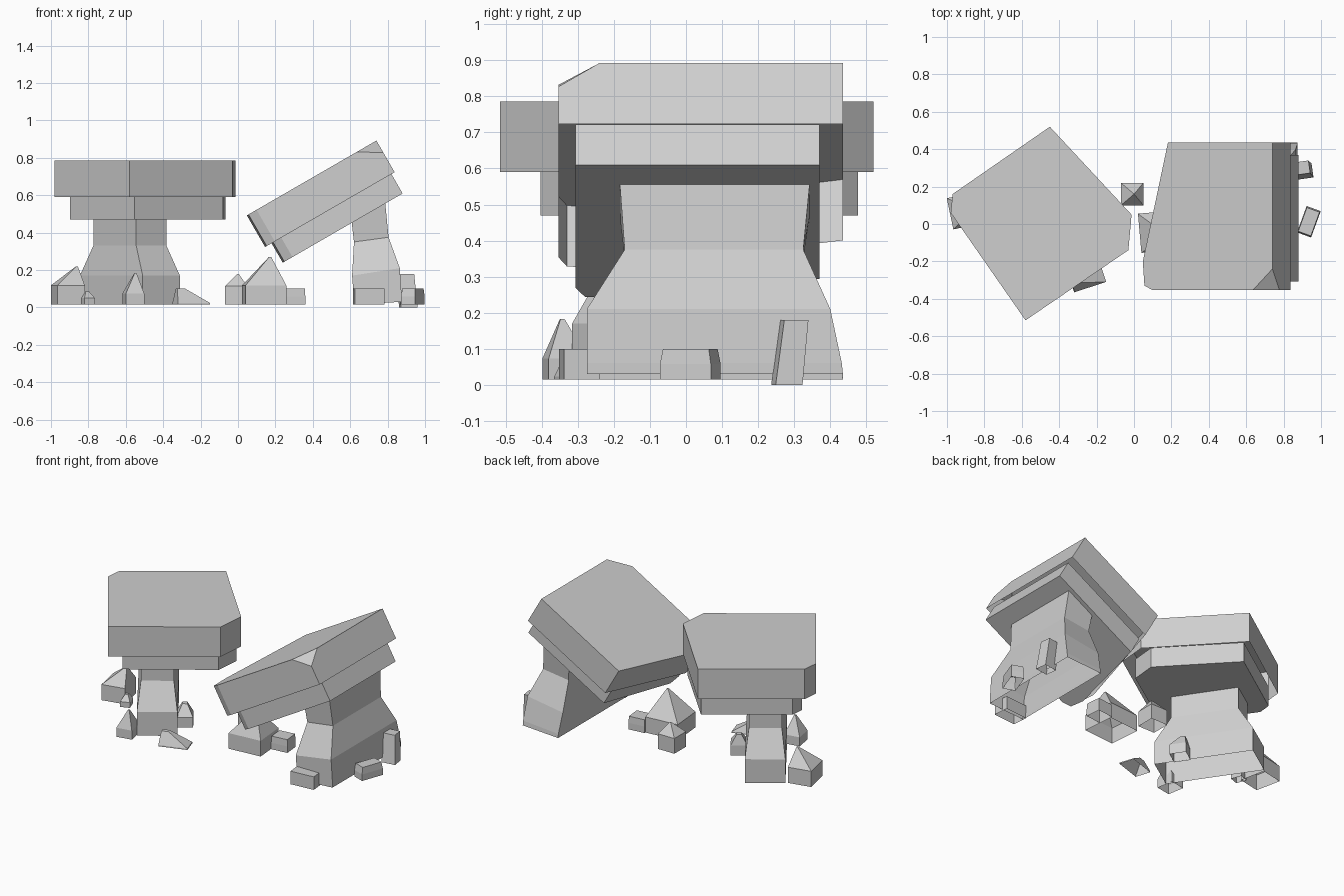
import bpy
import bmesh
from math import radians
from mathutils import Matrix

cube = bpy.data.objects.get("Cube")
if cube:
    bpy.data.objects.remove(cube, do_unlink=True)

stone = bpy.data.materials.new("grey_stone")
stone.use_nodes = True
grey = (0.62, 0.62, 0.62, 1)
stone.diffuse_color = grey
stone.node_tree.nodes["Principled BSDF"].inputs["Base Color"].default_value = grey


def loft(name, rings, matrix=None, closed=False):
    """Shell through matching rings of points, capped on top, open below unless closed."""
    bm = bmesh.new()
    loops = [[bm.verts.new(p) for p in ring] for ring in rings]
    n = len(loops[0])
    for a, b in zip(loops, loops[1:]):
        for i in range(n):
            j = (i + 1) % n
            bm.faces.new((a[i], a[j], b[j], b[i]))
    bm.faces.new(loops[-1])
    if closed:
        bm.faces.new(loops[0][::-1])
    bmesh.ops.remove_doubles(bm, verts=bm.verts, dist=0.0005)
    if matrix:
        bm.transform(matrix)
    bmesh.ops.recalc_face_normals(bm, faces=bm.faces)
    mesh = bpy.data.meshes.new(name)
    bm.to_mesh(mesh)
    bm.free()
    mesh.materials.append(stone)
    obj = bpy.data.objects.new(name, mesh)
    bpy.context.collection.objects.link(obj)
    return obj


def level(outline, z):
    return [(x, y, z) for x, y in outline]


def rect(x0, x1, y0, y1, z0, z1):
    """Rectangle whose height runs from z0 at x0 to z1 at x1."""
    return [(x0, y0, z0), (x1, y0, z1), (x1, y1, z1), (x0, y1, z0)]


def rock(name, at, size, top=0.3, lean=(0, 0), turn=0, shoulder=0.5, base=0.015):
    """Four-sided stone: straight up to its shoulder, then tapered to a shifted top."""
    w, d, h = size[0] / 2, size[1] / 2, size[2]
    low = rect(-w, w, -d, d, 0, 0)
    mid = [(x, y, h * shoulder) for x, y, z in low]
    high = [(x * top + lean[0], y * top + lean[1], h) for x, y, z in low]
    place = Matrix.Translation((at[0], at[1], base)) @ Matrix.Rotation(radians(turn), 4, "Z")
    return loft(name, [low, mid, high], place)


# Upright formation: two-tier cap on a flared stem
cap = [(-0.45, 0.52), (-0.97, 0.16), (-0.98, 0.06), (-0.58, -0.515), (-0.03, -0.14), (-0.013, 0.05)]
tier = [(-0.485 + (x + 0.5) * 0.86, 0.035 + y * 0.85) for x, y in cap]
loft("upright_cap", [level(cap, 0.59), level(cap, 0.785)])
loft("upright_cap_lower_tier", [level(tier, 0.47), level(tier, 0.6)], closed=True)

stem = []
for w, d, z in [(0.24, 0.6, 0.015), (0.24, 0.6, 0.17), (0.195, 0.41, 0.33), (0.195, 0.41, 0.5)]:
    stem.append(rect(-w / 2, w / 2, -d / 2, d / 2, z, z))
loft("upright_stem", stem,
     Matrix.Translation((-0.578, 0.0, 0)) @ Matrix.Rotation(radians(34), 4, "Z"))

# Leaning formation: cap tilted about its upper edge, one top corner cut off
tilt = Matrix.Translation((0.74, 0, 0.892)) @ Matrix.Rotation(radians(-30), 4, "Y")
left_end = [(-0.74, -0.353), (-0.79, -0.33), (-0.8, -0.2), (-0.645, 0.435)]
full = [(0, 0.435), (0, -0.353), (0, -0.353)] + left_end
cut = [(0, 0.435), (0, -0.24), (-0.12, -0.353)] + left_end
loft("leaning_cap", [level(full, -0.195), level(full, -0.075), level(cut, 0)], tilt)
lean_tier = [(-0.02, 0.37), (-0.02, -0.307), (-0.7, -0.307),
             (-0.75, -0.28), (-0.76, -0.18), (-0.65, 0.37)]
loft("leaning_cap_lower_tier", [level(lean_tier, -0.315), level(lean_tier, -0.185)],
     tilt, closed=True)

loft("leaning_stem", [
    rect(0.62, 0.875, -0.275, 0.435, 0.015, 0.03),
    rect(0.62, 0.875, -0.275, 0.432, 0.04, 0.06),
    rect(0.61, 0.865, -0.275, 0.4, 0.17, 0.21),
    rect(0.62, 0.805, -0.17, 0.325, 0.35, 0.375),
    rect(0.605, 0.785, -0.185, 0.345, 0.48, 0.58),
])

# Loose stones around the upright formation
rock("outer_left_stone", (-0.91, 0.07), (0.15, 0.17, 0.205), 0.05, (0.05, 0.0), 12, 0.5)
rock("small_stone", (-0.805, 0.0), (0.06, 0.07, 0.07), 0.3, (0, 0.01), 20)
rock("front_stone", (-0.56, -0.335), (0.1, 0.11, 0.168), 0.1, (0.01, -0.01), 10, 0.35)
rock("front_wedge_stone", (-0.25, -0.29), (0.18, 0.1, 0.085), 0.25, (-0.06, 0), 18, 0.1)
rock("stem_side_stone", (-0.37, -0.02), (0.1, 0.1, 0.13), 0.3, (0, 0.02), 34)

# Loose stones between and around the leaning formation
rock("middle_stone", (-0.01, 0.16), (0.12, 0.12, 0.165), 0.05, (0.01, 0), 0, 0.6)
rock("large_middle_stone", (0.14, -0.04), (0.22, 0.21, 0.255), 0.05, (0.03, -0.02), 5, 0.4)
rock("middle_block", (0.3, 0.04), (0.11, 0.1, 0.085), 0.95, (0, 0), 6)
rock("leaning_front_block", (0.7, -0.295), (0.16, 0.1, 0.085), 1, (0, 0), 5)
rock("right_block", (0.935, 0.012), (0.08, 0.15, 0.085), 0.9, (0, 0), -20)
rock("right_back_stone", (0.91, 0.28), (0.09, 0.075, 0.18), 0.9, (-0.01, 0.022), 8, 0.02, 0)
